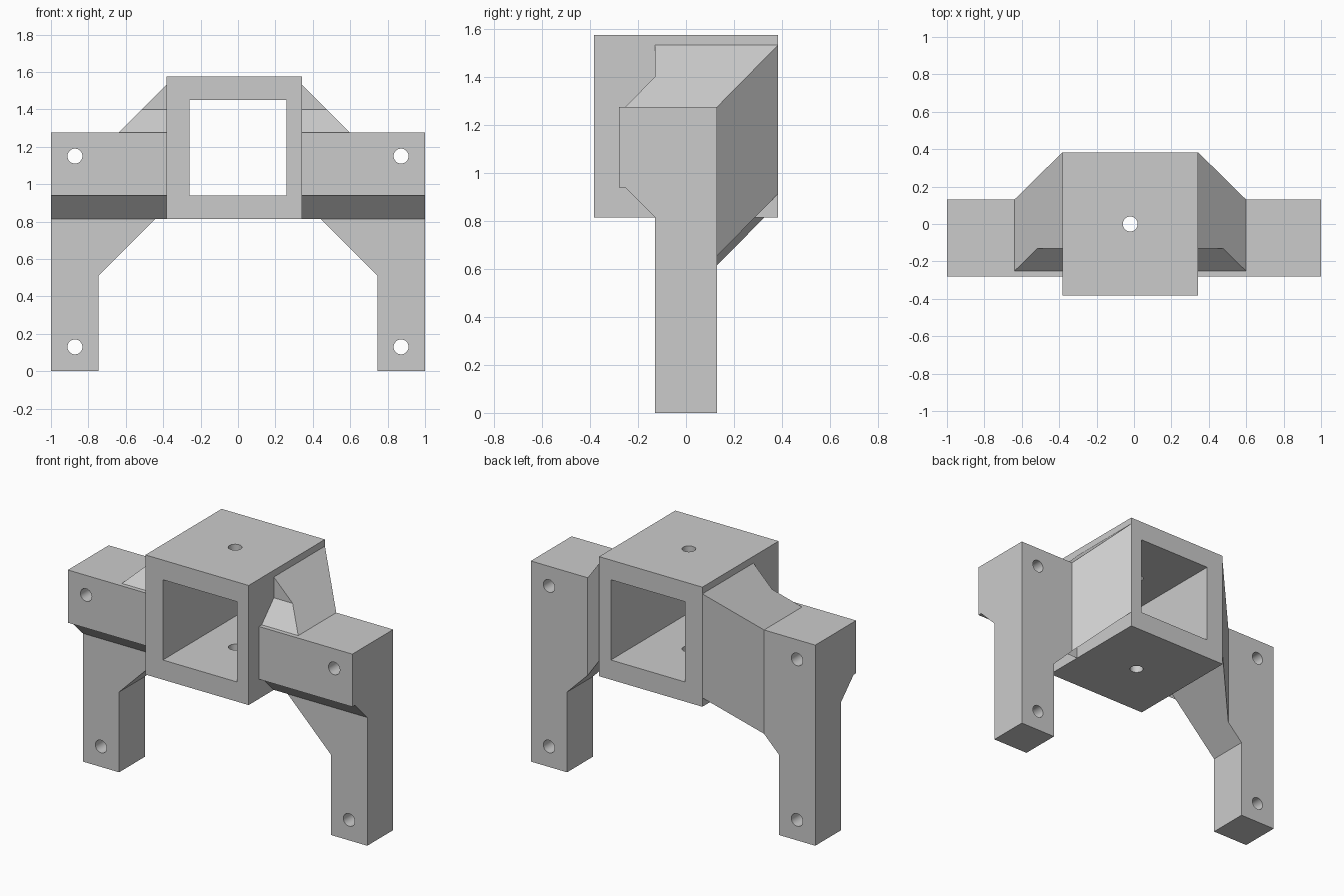
import bpy
import bmesh
from mathutils import Vector

if "Cube" in bpy.data.objects:
    bpy.data.objects.remove(bpy.data.objects["Cube"], do_unlink=True)

grey = bpy.data.materials.new("light grey")
grey.use_nodes = True
grey.diffuse_color = (0.6, 0.6, 0.6, 1)
grey.node_tree.nodes["Principled BSDF"].inputs["Base Color"].default_value = (0.6, 0.6, 0.6, 1)


def finish(bm, name):
    bmesh.ops.recalc_face_normals(bm, faces=bm.faces)
    mesh = bpy.data.meshes.new(name)
    bm.to_mesh(mesh)
    bm.free()
    obj = bpy.data.objects.new(name, mesh)
    bpy.context.collection.objects.link(obj)
    return obj


def prism(name, outline, sweep):
    bm = bmesh.new()
    face = bm.faces.new([bm.verts.new(p) for p in outline])
    grown = bmesh.ops.extrude_face_region(bm, geom=[face], use_keep_orig=True)
    verts = [v for v in grown["geom"] if isinstance(v, bmesh.types.BMVert)]
    bmesh.ops.translate(bm, verts=verts, vec=Vector(sweep))
    return finish(bm, name)


def hull(name, points):
    bm = bmesh.new()
    verts = [bm.verts.new(p) for p in points]
    bmesh.ops.convex_hull(bm, input=verts)
    bmesh.ops.dissolve_limit(bm, angle_limit=0.01, verts=bm.verts, edges=bm.edges)
    return finish(bm, name)


def block(name, x0, x1, y0, y1, z0, z1):
    return prism(name, [(x0, y0, z0), (x1, y0, z0), (x1, y0, z1), (x0, y0, z1)],
                 (0, y1 - y0, 0))


def drill(location, rotation=(0, 0, 0)):
    bpy.ops.mesh.primitive_cylinder_add(vertices=32, radius=0.04, depth=3,
                                        location=location, rotation=rotation)
    return bpy.context.object


def combine(target, other, operation):
    mod = target.modifiers.new("join", "BOOLEAN")
    mod.operation, mod.solver, mod.object = operation, "EXACT", other
    bpy.context.view_layer.objects.active = target
    bpy.ops.object.modifier_apply(modifier=mod.name)
    bpy.data.objects.remove(other, do_unlink=True)


def paint(obj):
    obj.data.materials.clear()
    obj.data.materials.append(grey)
    for poly in obj.data.polygons:
        poly.material_index = 0
    bpy.context.view_layer.objects.active = obj
    bpy.ops.object.select_all(action="DESELECT")
    obj.select_set(True)
    bpy.ops.object.shade_smooth_by_angle(angle=0.5)


BACK, TOP = 0.13, 1.275


def bracket(name, side, wall):
    rise = 0.51 + 0.745 - wall      # underside height at the housing wall
    out = wall + 0.257              # outer end of the gusset
    s = side

    # leg with its diagonal web
    web = [(1, 0), (0.745, 0), (0.745, 0.51), (wall, rise), (wall, TOP), (1, TOP)]
    body = prism(name, [(s * x, -BACK, z) for x, z in web], (0, 2 * BACK, 0))

    # thick cross arm with a chamfered underside
    arm = [(-0.28, 0.94), (-0.28, TOP), (BACK, TOP), (BACK, 1.0),
           (-BACK, 1.0), (-BACK, 0.815), (-0.255, 0.94)]
    combine(body, prism("arm", [(s * wall, y, z) for y, z in arm],
                        (s * (1 - wall), 0, 0)), "UNION")

    # gusset flaring up and back towards the housing
    low = rise - 0.257
    flare = [(s * out, y, z) for y in (-BACK, BACK) for z in (low, TOP)]
    flare += [(s * wall, y, z) for y in (-BACK, 0.383) for z in (rise, TOP + 0.257)]
    combine(body, hull("gusset", flare), "UNION")

    # small sloped fillet at the foot of the gusset
    fillet = [(out, -0.252, TOP), (wall, -0.252, TOP), (out, -BACK, TOP),
              (wall, -BACK, TOP), (out - 0.125, -BACK, TOP + 0.125),
              (wall, -BACK, TOP + 0.125)]
    combine(body, hull("fillet", [(s * x, y, z) for x, y, z in fillet]), "UNION")

    # mounting holes
    for z in (0.13, 1.15):
        combine(body, drill((s * 0.872, 0, z), (1.5707963, 0, 0)), "DIFFERENCE")
    paint(body)


# square housing, open front to back, with a vertical bore
housing = block("housing", -0.383, 0.343, -0.383, 0.383, 0.815, 1.575)
combine(housing, block("opening", -0.26, 0.26, -1, 1, 0.94, 1.45), "DIFFERENCE")
combine(housing, drill((-0.02, 0, 1.2)), "DIFFERENCE")
paint(housing)

bracket("left_bracket", 1, 0.343)
bracket("right_bracket", -1, 0.383)
